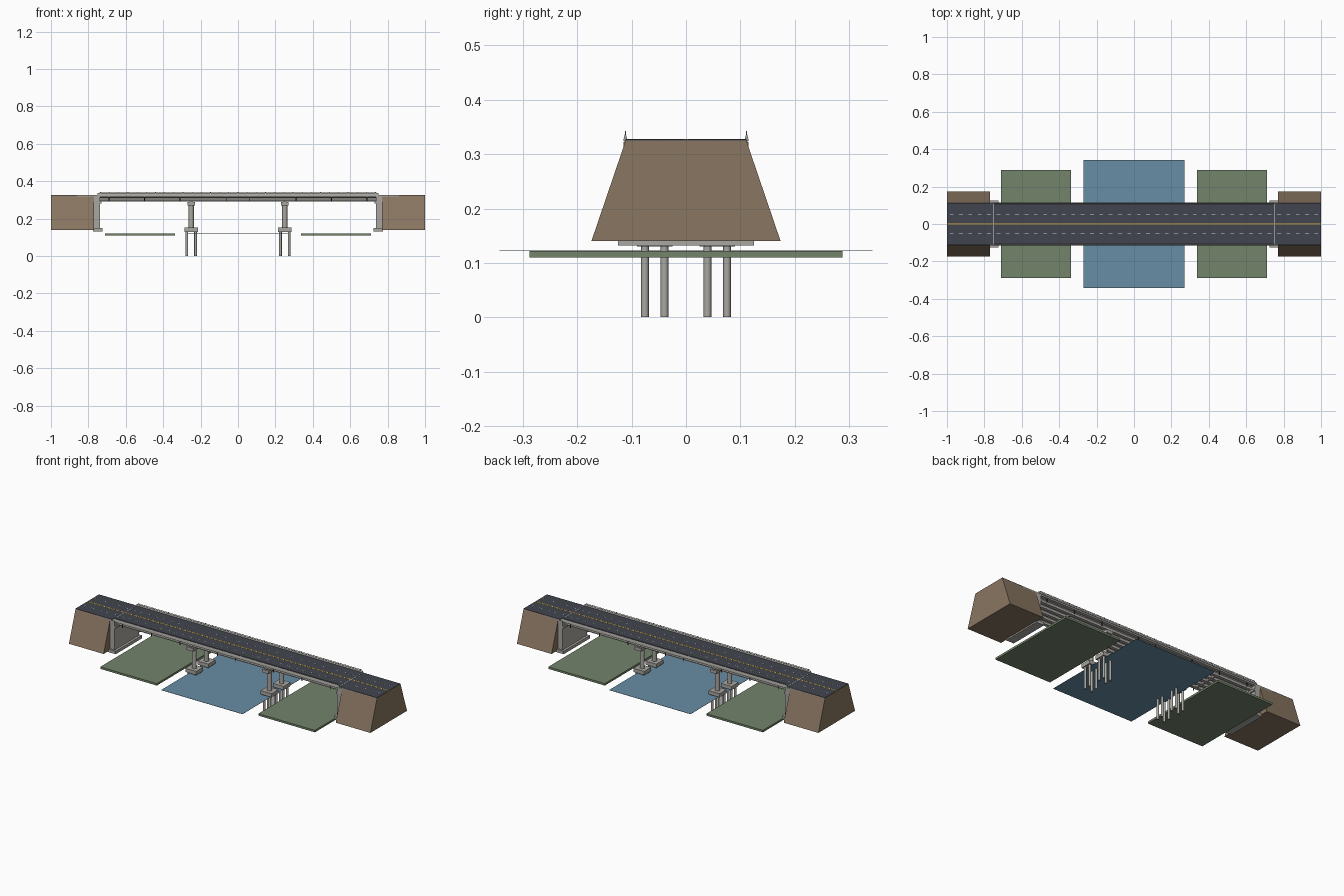
import bpy, bmesh
from mathutils import Matrix

cube = bpy.data.objects.get("Cube")
if cube:
    bpy.data.objects.remove(cube, do_unlink=True)


def material(name, r, g, b):
    m = bpy.data.materials.new(name)
    m.use_nodes = True
    m.diffuse_color = (r, g, b, 1)
    m.node_tree.nodes["Principled BSDF"].inputs["Base Color"].default_value = (r, g, b, 1)
    return m


CONCRETE = material("concrete", 0.40, 0.39, 0.36)
DARK = material("dark_metal", 0.05, 0.05, 0.055)
STEEL = material("rail_steel", 0.30, 0.32, 0.34)
ASPHALT = material("asphalt", 0.055, 0.06, 0.08)
EARTH = material("earth", 0.25, 0.18, 0.12)
GRASS = material("grass", 0.17, 0.23, 0.145)
WATER = material("water", 0.14, 0.27, 0.38)
YELLOW = material("yellow_paint", 0.70, 0.45, 0.06)
WHITE = material("white_paint", 0.75, 0.75, 0.72)


def finish(name, bm, mat):
    bmesh.ops.recalc_face_normals(bm, faces=bm.faces)
    mesh = bpy.data.meshes.new(name)
    bm.to_mesh(mesh)
    bm.free()
    mesh.materials.append(mat)
    obj = bpy.data.objects.new(name, mesh)
    bpy.context.collection.objects.link(obj)
    return obj


def boxes(name, mat, spans):
    """One object from boxes given as (x range, y range, z range)."""
    bm = bmesh.new()
    for span in spans:
        mid = [(a + b) / 2 for a, b in span]
        size = [abs(b - a) for a, b in span]
        bmesh.ops.create_cube(bm, size=1, matrix=Matrix.Translation(mid) @ Matrix.Diagonal((*size, 1)))
    return finish(name, bm, mat)


def cylinders(name, mat, centres, radius, z0, z1, sides=16):
    bm = bmesh.new()
    for x, y in centres:
        bmesh.ops.create_cone(bm, cap_ends=True, segments=sides, radius1=radius, radius2=radius,
                              depth=z1 - z0, matrix=Matrix.Translation((x, y, (z0 + z1) / 2)))
    obj = finish(name, bm, mat)
    for p in obj.data.polygons:
        p.use_smooth = len(p.vertices) == 4
    return obj


def prism(name, mat, profile, x0, x1):
    """Extrude a (y, z) outline along x."""
    bm = bmesh.new()
    face = bm.faces.new([bm.verts.new((x0, y, z)) for y, z in profile])
    new = bmesh.ops.extrude_face_region(bm, geom=[face])["geom"]
    bmesh.ops.translate(bm, vec=(x1 - x0, 0, 0), verts=[v for v in new if isinstance(v, bmesh.types.BMVert)])
    return finish(name, bm, mat)


SIDES = (("right", -1), ("left", 1))
HALF = 0.75          # half length of the spans
EDGE = 0.113         # half width of the deck
ROAD = 0.327         # road surface height

# Ground and water
boxes("water", WATER, [((-0.27, 0.27), (-0.343, 0.343), (0.1215, 0.1225))])
for side, s in SIDES:
    boxes(side + "_river_bank", GRASS, [((s * 0.337, s * 0.712), (-0.288, 0.288), (0.11, 0.122))])

    # Sloped approach embankment
    prism(side + "_embankment", EARTH,
          [(-0.174, 0.14), (0.174, 0.14), (0.111, 0.325), (-0.111, 0.325)], s * 0.77, s)

    # Abutment with footing, breast wall, bearing seat and approach slab
    boxes(side + "_abutment", CONCRETE, [
        ((s * 0.724, s * 0.776), (-0.125, 0.125), (0.132, 0.15)),
        ((s * 0.738, s * 0.77), (-0.115, 0.115), (0.15, 0.322)),
        ((s * 0.73, s * 0.75), (-0.115, 0.115), (0.28, 0.292))])
    boxes(side + "_approach_slab", CONCRETE, [((s * HALF, s * 0.86), (-EDGE, EDGE), (0.318, 0.3255))])
    boxes(side + "_expansion_joint", STEEL, [((s * 0.748, s * 0.753), (-0.111, 0.111), (0.325, ROAD + 0.0008))])

    # Pier with crossbeam, twin columns, pile caps and piles
    px = s * 0.25
    ys = (-0.0575, 0.0575)
    boxes(side + "_pier_crossbeam", CONCRETE, [((px - 0.021, px + 0.021), (-0.1, 0.1), (0.27, 0.289))])
    cylinders(side + "_pier_columns", CONCRETE, [(px, y) for y in ys], 0.0135, 0.148, 0.272, 20)
    boxes(side + "_pile_caps", CONCRETE,
          [((px - 0.036, px + 0.036), (y - 0.033, y + 0.033), (0.13, 0.152)) for y in ys])
    cylinders(side + "_piles", CONCRETE,
              [(px + dx, y + dy) for y in ys for dx in (-0.023, 0.023) for dy in (-0.018, 0.018)],
              0.007, 0, 0.132)
    boxes(side + "_bearings", DARK,
          [((px - 0.009, px + 0.009), (y - 0.008, y + 0.008), (0.288, 0.294))
           for y in (-0.084, -0.042, 0, 0.042, 0.084)])

# Deck slab, girders and cross diaphragms
boxes("deck_slab", CONCRETE, [((-HALF, HALF), (-EDGE, EDGE), (0.315, 0.325))])
for i in range(5):
    y = (i - 2) * 0.042
    half = [(0.009, 0.293), (0.009, 0.298), (0.004, 0.301), (0.004, 0.311), (0.011, 0.316)]
    outline = [(y + w, z) for w, z in half] + [(y - w, z) for w, z in reversed(half)]
    prism("girder_%d" % (i + 1), CONCRETE, outline, -0.74, 0.74)
boxes("diaphragms", CONCRETE,
      [((x - 0.004, x + 0.004), (-0.084, 0.084), (0.296, 0.316)) for x in (-0.5, -0.25, 0, 0.25, 0.5)])

# Drain pipes under the deck edges
cylinders("drain_pipes", DARK,
          [(s * x, y) for s in (-1, 1) for x in (0.06, 0.31, 0.5, 0.69) for y in (-0.107, 0.107)],
          0.0025, 0.292, 0.322, 8)

# Road surface and painted lines
boxes("road_surface", ASPHALT, [((-1, 1), (-0.111, 0.111), (0.324, ROAD))])
boxes("centre_lines", YELLOW,
      [((-1, 1), (y - 0.0015, y + 0.0015), (ROAD - 0.0005, ROAD + 0.0005)) for y in (-0.0025, 0.0025)])
boxes("lane_dashes", WHITE,
      [((-0.985 + i * 0.05, -0.965 + i * 0.05), (y - 0.001, y + 0.001), (ROAD - 0.0005, ROAD + 0.0005))
       for i in range(40) for y in (-0.053, 0.053)])

# Edge barriers with posts and handrail
for side, s in (("front", -1), ("back", 1)):
    c = s * 0.1115
    prism(side + "_barrier", CONCRETE,
          [(c - 0.004, 0.324), (c + 0.004, 0.324), (c + 0.003, 0.329), (c + 0.0012, 0.336),
           (c - 0.0012, 0.336), (c - 0.003, 0.329)], -HALF, HALF)
    boxes(side + "_railing", STEEL,
          [((-0.74, 0.74), (c - 0.001, c + 0.001), (0.3395, 0.3415))] +
          [((x - 0.0015, x + 0.0015), (c - 0.001, c + 0.001), (0.335, 0.343))
           for x in [-0.735 + i * 0.049 for i in range(31)]])
